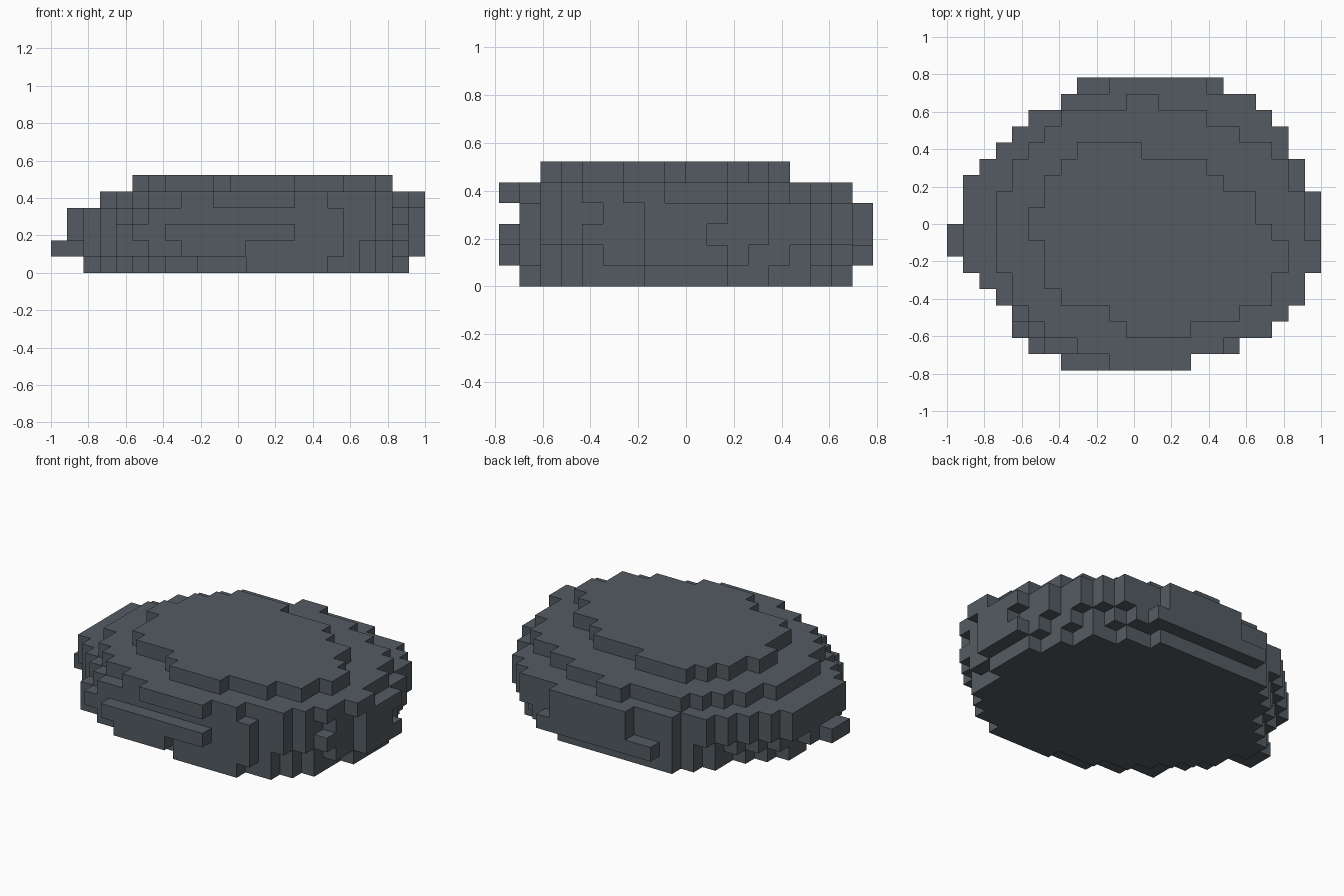
import bpy, bmesh

cube = bpy.data.objects.get("Cube")
if cube:
    bpy.data.objects.remove(cube)

CELL = 2 / 23            # block size; the rock is 23 x 18 x 6 blocks

stone = bpy.data.materials.new("slate grey stone")
stone.use_nodes = True
COLOUR = (0.088, 0.105, 0.12, 1)
stone.diffuse_color = COLOUR
stone.node_tree.nodes["Principled BSDF"].inputs["Base Color"].default_value = COLOUR


def to_world(i, j, k):
    return ((i - 11.5) * CELL, (j - 9) * CELL, k * CELL)


def slab(name, outline, k0, k1):
    """Extrude a stepped outline, in block units, from level k0 to k1."""
    bm = bmesh.new()
    face = bm.faces.new([bm.verts.new(to_world(i, j, k0)) for i, j in outline])
    new = bmesh.ops.extrude_face_region(bm, geom=[face])["geom"]
    bmesh.ops.translate(bm, vec=(0, 0, (k1 - k0) * CELL),
                        verts=[v for v in new if isinstance(v, bmesh.types.BMVert)])
    bmesh.ops.recalc_face_normals(bm, faces=bm.faces)
    mesh = bpy.data.meshes.new(name)
    bm.to_mesh(mesh)
    bm.free()
    mesh.materials.append(stone)
    obj = bpy.data.objects.new(name, mesh)
    bpy.context.collection.objects.link(obj)


def layer(name, first_row, lefts, rights, k0, k1):
    """Stepped layer given the left and right end of each row, front to back."""
    right_side, left_side = [], []
    for n, (a, b) in enumerate(zip(lefts, rights)):
        j = first_row + n
        for side, ends, x in ((left_side, lefts, a), (right_side, rights, b)):
            if n == 0 or ends[n - 1] != x:
                side.append((x, j))
            if n == len(lefts) - 1 or ends[n + 1] != x:
                side.append((x, j + 1))
    slab(name, right_side + left_side[::-1], k0, k1)


def block(name, i0, i1, j0, j1, k0, k1):
    slab(name, [(i0, j0), (i1, j0), (i1, j1), (i0, j1)], k0, k1)


# Stacked layers, bottom to top
layer("base_layer", 1,
      [12, 9, 7, 6, 5, 4, 3, 3, 2, 2, 3, 4, 5, 5, 6, 7],
      [17, 19, 20, 21, 21, 21, 22, 22, 22, 22, 21, 21, 20, 20, 18, 16], 0, 1)
layer("lower_layer", 1,
      [6, 5, 4, 3, 2, 2, 1, 1, 1, 2, 2, 3, 4, 5, 6, 7],
      [18, 19, 20, 21, 22, 22, 22, 22, 22, 22, 22, 21, 21, 20, 19, 18], 1, 2)
layer("middle_layer", 1,
      [6, 5, 4, 3, 2, 1, 1, 1, 1, 1, 1, 2, 3, 4, 5, 7],
      [18, 20, 21, 21, 22, 22, 22, 22, 22, 22, 22, 22, 21, 21, 20, 19], 2, 4)
layer("upper_layer", 1,
      [8, 6, 5, 4, 4, 3, 3, 3, 3, 3, 4, 4, 5, 6, 7, 11],
      [17, 20, 21, 22, 22, 23, 23, 22, 22, 22, 21, 21, 20, 18, 16, 13], 4, 5)
layer("top_layer", 2,
      [11, 10, 7, 6, 6, 6, 5, 5, 6, 6, 7, 8],
      [15, 18, 20, 20, 21, 21, 20, 19, 19, 17, 16, 12], 5, 6)

# Bumps on the front
block("front_ridge_upper", 10, 15, 0, 1, 4, 5)
block("front_ridge_middle", 7, 15, 0, 1, 2, 3)
block("front_ridge_lower", 8, 12, 0, 1, 1, 2)
block("front_corner_bump", 5, 6, 1, 2, 2, 3)
block("front_side_bump", 4, 5, 2, 3, 1, 3)

# Bumps on the back
block("back_ridge_upper", 10, 16, 17, 18, 2, 4)
block("back_ridge_lower", 8, 17, 17, 18, 1, 2)

# Bumps on the two ends
block("right_end_knob", 0, 1, 7, 9, 1, 2)
block("left_end_ridge_upper", 22, 23, 7, 11, 3, 4)
block("left_end_ridge_middle", 22, 23, 7, 10, 2, 3)
block("left_end_ridge_lower", 22, 23, 7, 11, 1, 2)
block("left_front_bump", 21, 22, 4, 5, 2, 3)
